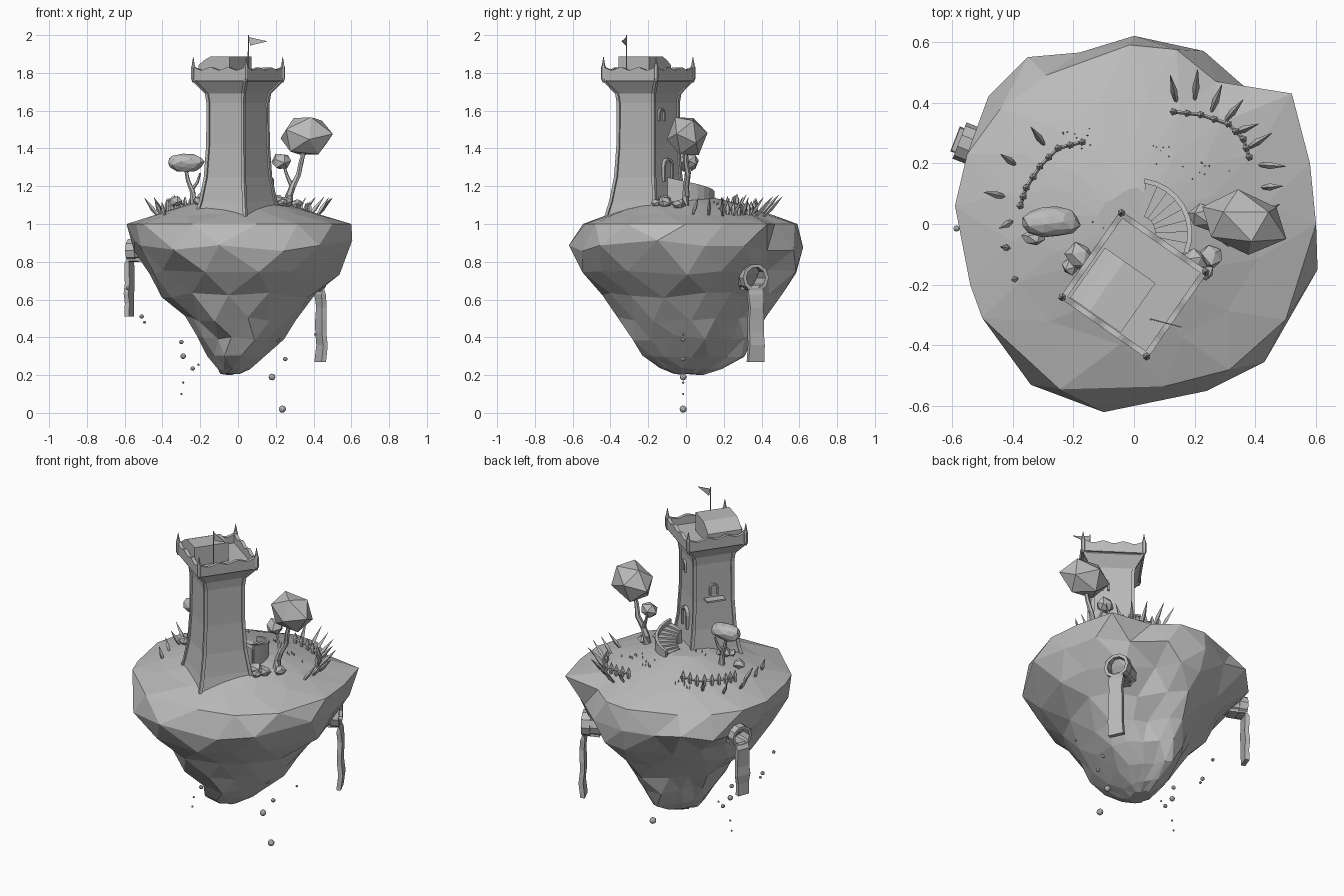
import bpy, bmesh, random
from math import sin, cos, pi, radians, hypot
from mathutils import Vector, Matrix, Euler

random.seed(7)
if "Cube" in bpy.data.objects:
    bpy.data.objects.remove(bpy.data.objects["Cube"])

stone = bpy.data.materials.new("plain_grey")
stone.use_nodes = True
stone.diffuse_color = (0.5, 0.5, 0.5, 1)
stone.node_tree.nodes["Principled BSDF"].inputs["Base Color"].default_value = (0.5, 0.5, 0.5, 1)

TOWER = Matrix.Translation((0, -0.2, 0)) @ Matrix.Rotation(radians(-35), 4, 'Z')


def finish(name, bm, matrix=None):
    bmesh.ops.recalc_face_normals(bm, faces=bm.faces)
    mesh = bpy.data.meshes.new(name)
    bm.to_mesh(mesh)
    bm.free()
    mesh.materials.append(stone)
    ob = bpy.data.objects.new(name, mesh)
    bpy.context.collection.objects.link(ob)
    if matrix:
        ob.matrix_world = matrix
    return ob


def jit(a):
    return random.uniform(-a, a)


def loft(name, rings, matrix=None, stagger=False, caps=(True, True)):
    """Skin a list of closed rings; staggered rings get triangle bands."""
    bm = bmesh.new()
    vs = [[bm.verts.new(p) for p in r] for r in rings]
    n = len(rings[0])
    for k in range(len(vs) - 1):
        u, l = vs[k], vs[k + 1]
        for j in range(n):
            i = (j + 1) % n
            if not stagger:
                bm.faces.new((u[j], u[i], l[i], l[j]))
            elif k % 2 == 0:
                bm.faces.new((u[j], l[j], u[i]))
                bm.faces.new((u[i], l[j], l[i]))
            else:
                bm.faces.new((u[j], l[j], l[i]))
                bm.faces.new((u[j], l[i], u[i]))
    for on, ring in zip(caps, (vs[0], vs[-1])):
        if on:
            bm.faces.new(ring)
    return finish(name, bm, matrix)


def tube(name, path, radii, sides=6):
    """Tapered limb along a path."""
    rings = []
    for k, p in enumerate(path):
        a, b = path[max(k - 1, 0)], path[min(k + 1, len(path) - 1)]
        q = (Vector(b) - Vector(a)).to_track_quat('Z', 'Y')
        rings.append([Vector(p) + q @ Vector((cos(t * 2 * pi / sides), sin(t * 2 * pi / sides), 0)) * radii[k]
                      for t in range(sides)])
    return loft(name, rings)


def blob(name, centre, size, detail=1, rough=0.12, turn=0.0):
    """Faceted lump, tipped so that no point stands straight up."""
    bm = bmesh.new()
    bmesh.ops.create_icosphere(bm, subdivisions=detail, radius=1)
    tip = Euler((0.55, 0.3, 0)).to_matrix()
    for v in bm.verts:
        v.co = (tip @ v.co) * (1 + jit(rough)) * Vector(size)
    return finish(name, bm, Matrix.Translation(centre) @ Matrix.Rotation(turn, 4, 'Z'))


def box(name, size, centre, matrix=None):
    bm = bmesh.new()
    bmesh.ops.create_cube(bm, size=1)
    for v in bm.verts:
        v.co = v.co * Vector(size) + Vector(centre)
    return finish(name, bm, matrix)


def ground(x, y):
    return 1.16 - 0.16 * (hypot(x, y - 0.02) / 0.57) ** 1.4


# Island: rim outline, domed top, overhanging belt and tapering rock
rim = [(.60, 0), (.58, .2), (.52, .43), (.27, .47), (.14, .575), (-.015, .59), (-.29, .49), (-.44, .38),
       (-.55, .23), (-.59, .06), (-.54, -.2), (-.5, -.31), (-.245, -.545), (.1, -.535), (.315, -.48), (.5, -.315)]
belt = [(.59, .1), (.54, .31), (.39, .43), (.23, .57), (0, .62), (-.18, .565), (-.35, .55), (-.48, .42),
        (-.55, .14), (-.55, -.06), (-.52, -.25), (-.34, -.53), (-.1, -.62), (.24, -.55), (.43, -.455), (.605, -.15)]
unit = [Vector((x / .595, (y - .02) / .567)) for x, y in rim]


def rim_ring(z, x0, x1, y0, y1, shift, rough):
    """Ring in the rim's shape, pinched on its diagonals lower down."""
    ring = []
    for j in range(len(unit)):
        p = (unit[j] + unit[(j + 1) % len(unit)]) * 0.51 if shift else unit[j]
        p = p * (1 - 0.22 * (1 - z) * (2 * p.x * p.y / p.length_squared) ** 2)
        ring.append(((x0 + x1) / 2 + p.x * (x1 - x0) / 2 + jit(rough),
                     (y0 + y1) / 2 + p.y * (y1 - y0) / 2 + jit(rough), z + jit(rough)))
    return ring


edge = [(x, y, 1.0) for x, y in rim]
top = [edge]
for k, f in enumerate((0.72, 0.45, 0.2)):
    r = rim_ring(1, -.59 * f, .6 * f, -.545 * f, .59 * f, k % 2 == 0, 0.01)
    top.append([(x, y, ground(x, y)) for x, y, z in r])
loft("island_top", top, stagger=True, caps=(False, True))

unit[2] *= 0.88  # hollow behind the right drain
unit[3] *= 0.93  # valley at the back
bounds = [(.74, -.49, .52, -.55, .59), (.62, -.41, .42, -.44, .50), (.50, -.30, .32, -.36, .42),
          (.40, -.22, .23, -.30, .37), (.30, -.165, .14, -.24, .31), (.235, -.11, .07, -.14, .19),
          (.205, -.09, .02, -.07, .09)]
rock = [edge, [(x, y, .885 + jit(.03)) for x, y in belt]]
rock += [rim_ring(*b, k % 2 == 1, 0.018 if k < 4 else 0.006) for k, b in enumerate(bounds)]
loft("island_rock", rock, stagger=True, caps=(False, True))

# Tower body with flared foot and crown
profile = [(1.04, .158), (1.12, .14), (1.25, .121), (1.42, .112), (1.64, .111), (1.69, .117), (1.755, .163), (1.775, .163)]
signs = [(1, 1), (-1, 1), (-1, -1), (1, -1)]
loft("tower_body", [[(s * a, s * b, z) for a, b in signs] for z, s in profile], TOWER)
for n, (a, b) in enumerate(signs):
    # Corner trim and spire
    rings = []
    for z, s in profile:
        rings.append([(s * a + .009 * c, s * b + .009 * d, z) for c, d in signs])
    loft(f"corner_trim_{n}", rings, TOWER)
    spire = [(1.75, .005), (1.77, .013), (1.83, .013), (1.84, .009), (1.885, .001)]
    loft(f"corner_spire_{n}", [[(.17 * a + r * cos(t * pi / 3), .17 * b + r * sin(t * pi / 3), z)
                                for t in range(6)] for z, r in spire], TOWER)
    # Parapet wall with a wavy top
    wave = []
    for k in range(25):
        u = -.17 + .34 * k / 24
        h = 1.822 + .007 * cos(k * pi / 4)
        wave.append([(u, .157, 1.76), (u, .176, 1.76), (u, .176, h), (u, .157, h)])
    loft(f"parapet_{n}", wave, TOWER @ Matrix.Rotation(n * pi / 2, 4, 'Z'))

# Rooftop hut with a bent lean-to roof
hut = [(-.148, 1.77), (-.148, 1.84), (-.11, 1.867), (-.07, 1.886), (.055, 1.888), (.055, 1.77)]
loft("rooftop_hut", [[(u, v, z) for u, z in hut] for v in (-.155, .045)], TOWER)

# Flag
tube("flag_pole", [(.055, -.315, 1.77), (.055, -.315, 2.0)], (.004, .003))
loft("flag", [[(.055, -.315 + d, 1.99), (.157, -.342 + d, 1.967), (.065, -.318 + d, 1.945)] for d in (0, .004)])


def arch(name, width, height, band, matrix):
    """Stone surround: straight jambs and a round head, facing local +y."""
    w = width / 2
    path = [(w, 0)] + [(w * cos(t * pi / 6), height - w + w * sin(t * pi / 6)) for t in range(7)] + [(-w, 0)]
    rings = []
    for x, z in path:
        out = Vector((x, max(z - height + w, 0))).normalized() * band
        rings.append([(x, -.02, z), (x, .013, z), (x + out.x, .013, z + out.y), (x + out.x, -.02, z + out.y)])
    loft(name + "_surround", rings, matrix)
    loft(name + "_panel", [[(x, d, z) for x, z in path] for d in (-.02, .004)], matrix)


# Door, windows and ledge
side = TOWER @ Matrix.Rotation(pi / 2, 4, 'Z')
arch("door", .06, .11, .014, TOWER @ Matrix.Translation((0, .123, 1.225)))
arch("upper_window", .034, .06, .009, TOWER @ Matrix.Translation((.045, .111, 1.545)))
arch("side_window", .034, .06, .009, side @ Matrix.Translation((0, .112, 1.45)))
box("side_window_ledge", (.11, .055, .01), (0, .135, 1.43), side)

# Curved stair and its sloping outer wall
def slice_at(angle, r0, r1, z0, z1):
    c, s = cos(radians(angle)), sin(radians(angle))
    return [(.01 + r * c, -.03 + r * s, z) for r, z in ((r0, z0), (r1, z0), (r1, z1), (r0, z1))]


for k in range(8):
    a = 80 - 13 * k
    loft(f"stair_step_{k}", [slice_at(t, .06, .168, 1.08, 1.15 + .01 * k) for t in (a, a - 13)])
loft("stair_wall", [slice_at(82 - 13 * k, .166, .182, 1.06, 1.175 + .009 * k) for k in range(9)])

# Trees
tube("large_tree_trunk", [(.27, -.01, 1.08), (.27, 0, 1.15), (.29, 0, 1.2), (.32, .01, 1.26), (.335, 0, 1.33),
                          (.36, 0, 1.43)], (.028, .02, .017, .015, .013, .01))
tube("large_tree_branch", [(.29, 0, 1.19), (.262, .015, 1.25), (.235, .03, 1.33)], (.013, .009, .006))
blob("large_tree_crown", (.36, .005, 1.465), (.152, .105, .12), 1, 0.06, -0.2)
blob("large_tree_small_crown", (.232, .025, 1.33), (.058, .045, .045))
tube("small_tree_trunk", [(-.235, -.01, 1.1), (-.24, -.01, 1.17), (-.265, 0, 1.23), (-.28, .005, 1.31)], (.02, .014, .011, .008))
tube("small_tree_branch", [(-.245, -.01, 1.18), (-.215, 0, 1.22), (-.2, .005, 1.27)], (.01, .008, .005))
blob("small_tree_crown", (-.277, .008, 1.325), (.098, .052, .05), 2, 0.08)
blob("small_tree_bush", (-.33, -.045, 1.12), (.04, .028, .03))

# Boulders round the tower foot
for n, (x, y, r) in enumerate([(-.18, -.11, .045), (-.21, -.14, .03), (.255, -.11, .042), (.235, -.16, .03),
                               (.2, -.12, .04), (.31, -.04, .036)]):
    blob(f"boulder_{n}", (x, y, ground(x, y) + .015), (r, r, r * .75), 1, 0.2, n)

# Two curved fences: a rail with pointed posts
fences = {"right_fence": [(.13, .37), (.22, .36), (.31, .33), (.36, .28), (.38, .22)],
          "left_fence": [(-.17, .27), (-.25, .25), (-.31, .19), (-.355, .12), (-.375, .06)]}
for name, pts in fences.items():
    tube(name + "_rail", [(x, y, ground(x, y) + .025) for x, y in pts], [.006] * 5, 4)
    for k in range(9):
        p = Vector(pts[k // 2]).lerp(Vector(pts[min(k // 2 + 1, 4)]), .5 * (k % 2))
        g = ground(*p)
        tube(f"{name}_post_{k}", [(p.x, p.y, g - .02), (p.x, p.y, g + .035), (p.x, p.y, g + .065)],
             (.008, .013, .001), 5)

# Leaning leaf blades outside the fences
blades = [(.14, .40, .12, .49), (.2, .41, .21, .51), (.255, .37, .29, .46), (.3, .34, .36, .41), (.33, .3, .41, .33),
          (.375, .25, .455, .3), (.41, .195, .5, .19), (.42, .12, .49, .125), (.42, .035, .48, .065),
          (-.295, .26, -.34, .32), (-.39, .195, -.44, .23), (-.425, .09, -.495, .105), (-.4, .01, -.445, -.015),
          (-.41, -.08, -.44, -.075), (-.385, -.18, -.405, -.185)]
for n, (x, y, tx, ty) in enumerate(blades):
    g = ground(x, y)
    a, b = Vector((x, y, g - .01)), Vector((tx, ty, g + .35 * hypot(tx - x, ty - y) + .06))
    tube(f"leaf_blade_{n}", [a, a.lerp(b, .4), b], (.005, .012, .001), 4)

# Tufts on the ground
for n in range(30):
    x, y = random.choice([(-.12, -.03), (.1, .22), (.2, .18), (-.19, .28), (.27, .2)])
    x, y = x + jit(.05), y + jit(.04)
    tube(f"tuft_{n}", [(x, y, ground(x, y) - .01), (x + jit(.005), y, ground(x, y) + .014)], (.004, .001), 3)

# Drain pipes with falling water
for name, end, r, yaw, low in (("left_drain", (-.575, .275, .86), .064, 159, .51), ("right_drain", (.44, .37, .715), .075, 25, .27)):
    place = Matrix.Translation(end) @ Matrix.Rotation(radians(yaw), 4, 'Z')
    rings = []
    for x, q in ((-.2, r * .9), (-.05, r * .9), (-.05, r), (0, r), (0, r * .75), (-.12, r * .75)):
        rings.append([(x, q * cos(t * pi / 5), q * sin(t * pi / 5)) for t in range(10)])
    loft(name + "_pipe", rings, place)
    drop = low - end[2]
    water = [(-.1, -r * .6), (-.01, -r * .55)] + [(jit(.006), drop * f) for f in (.2, .35, .5, .65, .8, 1)]
    sheet = []
    for k, (x, z) in enumerate(water):
        w, t = .04 + jit(.006), (0, .02) if k < 2 else (.013, 0)
        sheet.append([(x + t[0], -w, z), (x + t[0], w, z), (x - t[0], w, z - t[1]), (x - t[0], -w, z - t[1])])
    loft(name + "_water", sheet, place)

# Floating fragments beneath the island
for n, (x, z, r) in enumerate([(-.585, .66, .01), (-.51, .51, .012), (-.495, .48, .008), (-.3, .375, .012), (-.29, .3, .015),
                               (-.24, .235, .012), (-.21, .255, .006), (-.29, .16, .006), (-.3, .1, .006), (.21, .39, .012),
                               (.25, .285, .012), (.18, .19, .018), (.235, .02, .019), (.41, .415, .007)]):
    blob(f"fragment_{n}", (x, -.015, z), (r, r, r), 2, 0)
